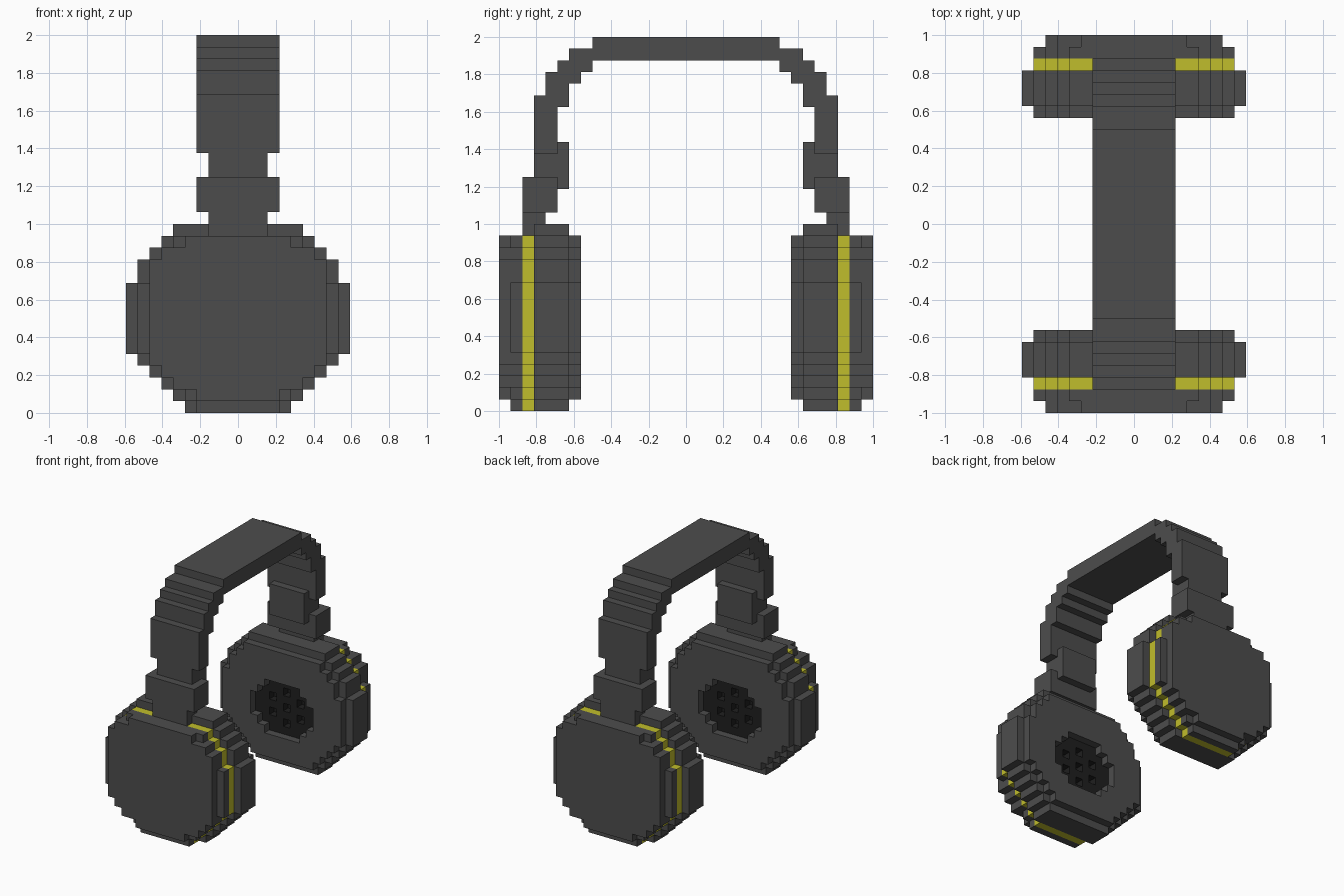
import bpy, bmesh, math

U = 1 / 16  # one block
cube = bpy.data.objects.get("Cube")
if cube:
    bpy.data.objects.remove(cube, do_unlink=True)


def material(name, colour):
    m = bpy.data.materials.new(name)
    m.use_nodes = True
    m.diffuse_color = (*colour, 1)
    bsdf = next(n for n in m.node_tree.nodes if n.type == 'BSDF_PRINCIPLED')
    bsdf.inputs["Base Color"].default_value = (*colour, 1)
    bsdf.inputs["Roughness"].default_value = 0.8
    return m


GREY = material("dark_grey", (0.073, 0.073, 0.073))
YELLOW = material("yellow", (0.53, 0.51, 0.025))
BLACK = material("black", (0.014, 0.014, 0.014))

AXES = [(s if a == 0 else 0, s if a == 1 else 0, s if a == 2 else 0)
        for a in range(3) for s in (1, -1)]


def blocks(name, cells, mat):
    """Outer skin of a set of unit blocks, with flat areas merged."""
    bm = bmesh.new()
    verts = {}

    def vert(p):
        if p not in verts:
            verts[p] = bm.verts.new(((p[0] - 0.5) * U, p[1] * U, p[2] * U))
        return verts[p]

    for c in cells:
        for n in AXES:
            if tuple(c[k] + n[k] for k in range(3)) in cells:
                continue
            a = [abs(v) for v in n].index(1)
            b, d = (a + 1) % 3, (a + 2) % 3
            quad = []
            for i, j in ((0, 0), (1, 0), (1, 1), (0, 1)):
                p = list(c)
                p[a] += n[a] > 0
                p[b] += i
                p[d] += j
                quad.append(vert(tuple(p)))
            bm.faces.new(quad if n[a] > 0 else quad[::-1])
    bmesh.ops.dissolve_limit(bm, angle_limit=math.radians(1),
                             verts=bm.verts[:], edges=bm.edges[:])
    mesh = bpy.data.meshes.new(name)
    bm.to_mesh(mesh)
    bm.free()
    mesh.materials.append(mat)
    ob = bpy.data.objects.new(name, mesh)
    bpy.context.collection.objects.link(ob)
    return ob


def box(half, y0, y1, z0, z1):
    return {(x, y, z) for x in range(-half, half + 1)
            for y in range(y0, y1) for z in range(z0, z1)}


def disc(rows, y0, y1):
    """Stepped disc: rows maps height to half width."""
    cells = set()
    for z, half in rows.items():
        cells |= box(half, y0, y1, z, z + 1)
    return cells


def flip(cells):
    return {(x, -1 - y, z) for x, y, z in cells}


# Stepped outlines of the ear cup layers
rim = dict(enumerate([4, 5, 6, 7, 8] + [9] * 6 + [8, 8, 7, 6, 5]))
inset = {z: w - 1 for z, w in rim.items() if z < 15}
pad_rows = {z: w for z, w in inset.items() if z > 0}
cap_rows = {z: min(w, 7) for z, w in pad_rows.items()}
cap_rows[1], cap_rows[14] = 3, 4
grille_rows = dict(zip(range(4, 11), (2, 3, 4, 4, 4, 3, 2)))

# Speaker grille with checkered holes
opening = disc(grille_rows, 9, 12)
holes = {(0, 10, z) for z in (5, 7, 9)} | {(x, 10, z) for x in (-2, 2) for z in (6, 8)}
grille = disc(grille_rows, 10, 12) - holes

parts = {
    "cup_cap": (disc(cap_rows, 15, 16) | disc(inset, 14, 15), GREY),
    "cup_stripe": (disc(inset, 13, 14), YELLOW),
    "cup_body": ((disc(rim, 10, 13) | disc(pad_rows, 9, 10)) - opening, GREY),
    "cup_grille": (grille, BLACK),
    # Arm joining the cup to the headband
    "arm_stem": (box(2, 12, 14, 15, 17) - disc(rim, 10, 13), GREY),
    "arm_clamp": (box(3, 11, 14, 17, 20), GREY),
    "arm_slider": (box(2, 10, 13, 19, 23) - box(3, 11, 14, 17, 20)
                   - box(3, 11, 13, 22, 27), GREY),
}
for name, (cells, mat) in parts.items():
    blocks("back_" + name, cells, mat)
    blocks("front_" + name, flip(cells), mat)

# Headband arch, stepping down on both sides
half_arch = (box(3, 0, 8, 30, 32) | box(3, 8, 9, 29, 31) | box(3, 9, 10, 28, 31)
             | box(3, 10, 11, 26, 30) | box(3, 11, 12, 22, 29) | box(3, 12, 13, 22, 27))
blocks("headband", half_arch | flip(half_arch), GREY)
